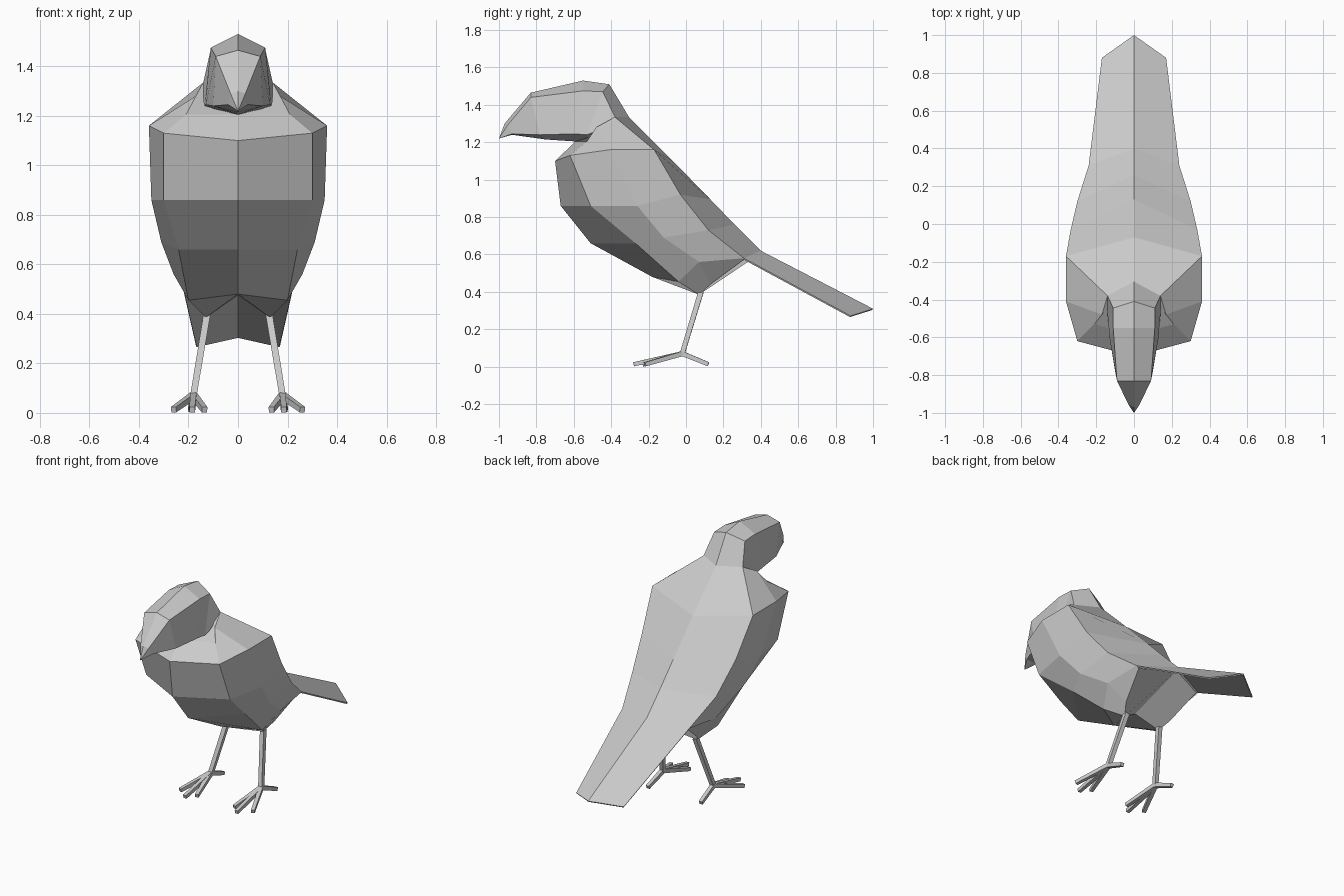
import bpy, bmesh
from mathutils import Vector

if "Cube" in bpy.data.objects:
    bpy.data.objects.remove(bpy.data.objects["Cube"])


def finish(name, bm):
    bmesh.ops.remove_doubles(bm, verts=bm.verts, dist=0.0005)
    bmesh.ops.recalc_face_normals(bm, faces=bm.faces)
    mesh = bpy.data.meshes.new(name)
    bm.to_mesh(mesh)
    bm.free()
    obj = bpy.data.objects.new(name, mesh)
    bpy.context.collection.objects.link(obj)
    return obj


def mirrored_loft(name, rings, caps=True):
    """Skin half cross-sections that start and end on x = 0, on both sides."""
    bm = bmesh.new()
    for s in (1, -1):
        vs = [[bm.verts.new((s * x, y, z)) for x, y, z in ring] for ring in rings]
        for a, b in zip(vs, vs[1:]):
            for i in range(len(a) - 1):
                bm.faces.new((a[i], a[i + 1], b[i + 1], b[i]))
        if caps:
            bm.faces.new(vs[0])
            bm.faces.new(vs[-1])
    return finish(name, bm)


def beam(bm, a, b, ra, rb):
    """Tapered square bar from a to b."""
    a, b = Vector(a), Vector(b)
    d = (b - a).normalized()
    ref = Vector((0, 1, 0)) if abs(d.z) > 0.7 else Vector((0, 0, 1))
    u = d.cross(ref).normalized()
    w = u.cross(d)
    ends = [[bm.verts.new(p + (u * i + w * j) * r)
             for i, j in ((-1, -1), (1, -1), (1, 1), (-1, 1))]
            for p, r in ((a, ra), (b, rb))]
    for i in range(4):
        j = (i + 1) % 4
        bm.faces.new((ends[0][i], ends[0][j], ends[1][j], ends[1][i]))
    for e in ends:
        bm.faces.new(e)


# Body: half sections from breast centre round to back centre, neck to rump
mirrored_loft("body", [
    [(0, -.59, 1.205), (.21, -.53, 1.205), (.17, -.48, 1.28), (.14, -.38, 1.335), (0, -.305, 1.335)],
    [(0, -.70, 1.10), (.30, -.62, 1.13), (.36, -.41, 1.16), (.36, -.17, 1.16), (0, -.07, 1.10)],
    [(0, -.67, .86), (.30, -.51, .86), (.35, -.26, .86), (.335, -.03, .92), (0, .13, .895)],
    [(0, -.51, .66), (.24, -.27, .66), (.31, -.12, .69), (.30, .12, .73), (0, .26, .76)],
    [(0, -.18, .48), (.20, -.04, .455), (.26, .07, .56), (.24, .31, .58), (0, .40, .62)],
    [(0, .01, .475), (.13, .07, .385), (.17, .13, .44), (.22, .305, .57), (0, .39, .60)],
])

# Head and beak: half sections from crown to throat, beak tip to nape
mirrored_loft("head", [
    [(0, -1.0, 1.22)] * 4,
    [(0, -.97, 1.30), (.03, -.955, 1.29), (.04, -.93, 1.245), (0, -.93, 1.24)],
    [(0, -.83, 1.465), (.09, -.83, 1.44), (.10, -.78, 1.24), (0, -.75, 1.215)],
    [(0, -.55, 1.53), (.11, -.55, 1.475), (.13, -.60, 1.245), (0, -.60, 1.205)],
    [(0, -.41, 1.51), (.11, -.445, 1.47), (.135, -.53, 1.24), (0, -.50, 1.20)],
    [(0, -.305, 1.335), (.14, -.38, 1.335), (.14, -.48, 1.26), (0, -.45, 1.20)],
], caps=False)

# Tail: thin ridged sheet
tail = mirrored_loft("tail", [
    [(0, .40, .62), (.24, .31, .58)],
    [(0, 1.0, .31), (.17, .88, .272)],
], caps=False)
# make sure the ridge faces upward before thickening
if tail.data.polygons[0].normal.z < 0:
    tail.data.flip_normals()
mod = tail.modifiers.new("thickness", 'SOLIDIFY')
mod.thickness = 0.008
mod.offset = -1

# Legs with three front toes and one back toe
for side, s in (("left", 1), ("right", -1)):
    bm = bmesh.new()
    ankle = (s * .18, -.02, .07)
    beam(bm, (s * .125, .08, .40), ankle, .014, .013)
    for x, y in ((.135, -.23), (.185, -.28), (.26, -.22), (.19, .12)):
        beam(bm, ankle, (s * x, y, .013), .013, .011)
    finish(side + "_leg", bm)
